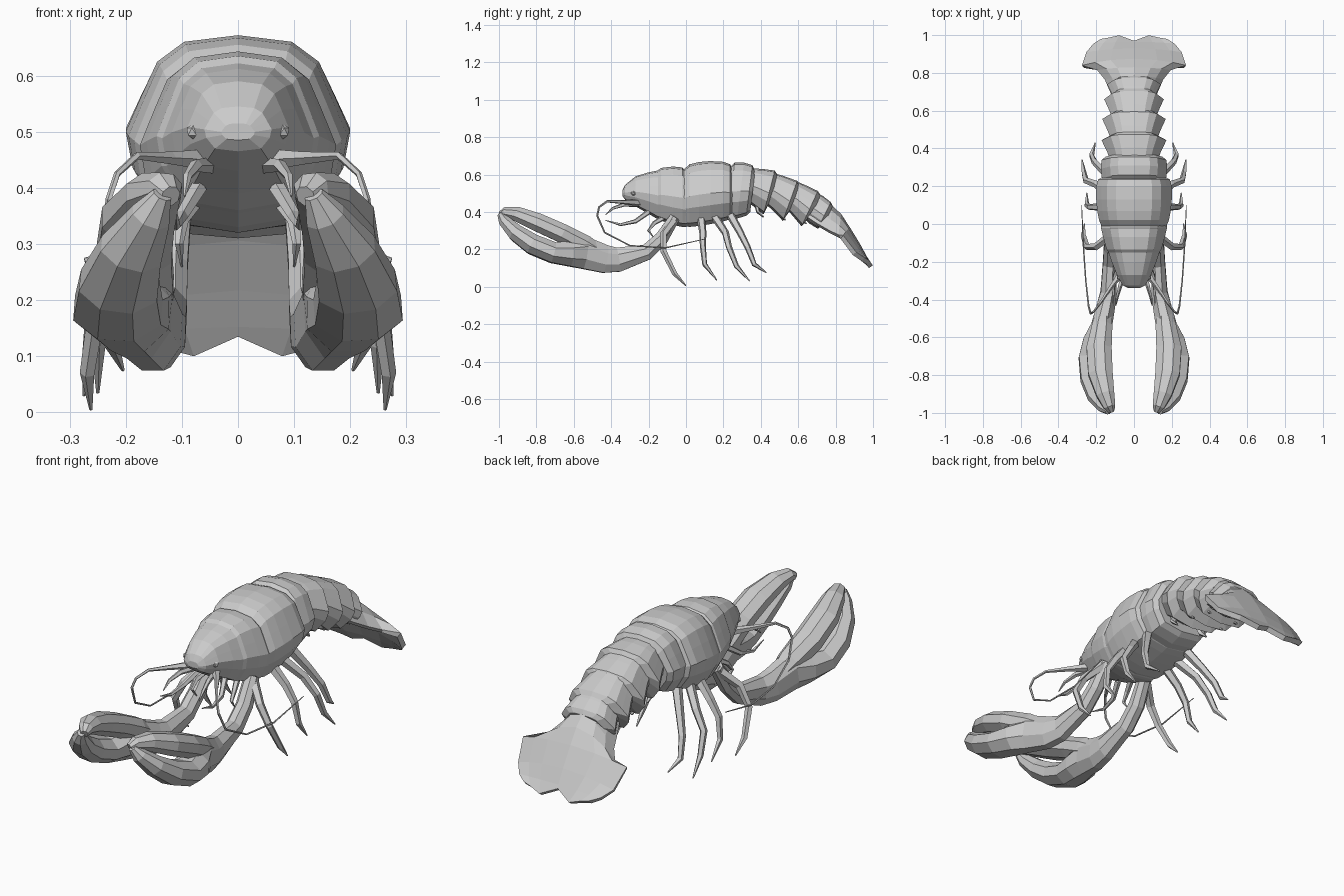
import bpy, bmesh, math
from mathutils import Vector


def finish(name, bm, mirror=False):
    bmesh.ops.recalc_face_normals(bm, faces=bm.faces)
    me = bpy.data.meshes.new(name)
    bm.to_mesh(me)
    bm.free()
    ob = bpy.data.objects.new(name, me)
    bpy.context.collection.objects.link(ob)
    if mirror:
        ob.modifiers.new("mirror", 'MIRROR').use_mirror_merge = False
    return ob


def loft(name, rings, mirror=False):
    bm = bmesh.new()
    vs = [[bm.verts.new(p) for p in r] for r in rings]
    n = len(vs[0])
    for a, b in zip(vs, vs[1:]):
        for i in range(n):
            j = (i + 1) % n
            bm.faces.new((a[i], a[j], b[j], b[i]))
    bm.faces.new(vs[0])
    bm.faces.new(vs[-1][::-1])
    return finish(name, bm, mirror)


def tube(name, path, sides=6, mirror=True):
    """Path points are (x, y, z, radius across, radius up)."""
    pts = [Vector(p[:3]) for p in path]
    u = Vector((1, 0.02, 0.01))
    rings = []
    for i, p in enumerate(pts):
        t = (pts[min(i + 1, len(pts) - 1)] - pts[max(i - 1, 0)]).normalized()
        u = (u - t * u.dot(t)).normalized()
        v = t.cross(u)
        ru, rv = path[i][3], path[i][-1]
        ang = [2 * math.pi * (k + 0.5) / sides for k in range(sides)]
        rings.append([p + u * ru * math.cos(a) + v * rv * math.sin(a) for a in ang])
    return loft(name, rings, mirror)


# Domed shell cross-section, right half: (width fraction, height fraction)
DOME = [(0, 1), (.48, .965), (.72, .86), (.86, .68), (1, .49), (.94, .3), (.68, .06), (0, 0)]


def shell_ring(y, w, bot, top, tilt=0.0):
    half = [(a * w, bot + b * (top - bot)) for a, b in DOME]
    full = half + [(-x, z) for x, z in half[-2:0:-1]]
    return [Vector((x, y - tilt * (top - z), z)) for x, z in full]


# Head and carapace
loft("head_shell", [shell_ring(*r) for r in [
    (-.34, .03, .485, .515), (-.325, .06, .465, .545), (-.27, .09, .43, .59),
    (-.2, .118, .39, .612), (-.15, .135, .36, .622), (-.135, .145, .355, .635),
    (-.07, .163, .33, .643), (-.02, .175, .32, .638), (0, .172, .32, .62), (.04, .165, .33, .62)]])
loft("carapace", [shell_ring(*r) for r in [
    (-.015, .17, .325, .625), (.02, .185, .32, .655), (.07, .195, .325, .667), (.13, .2, .335, .672),
    (.2, .2, .35, .668), (.235, .19, .36, .655), (.25, .165, .37, .63)]])
loft("rear_carapace_band", [shell_ring(*r, .12) for r in [
    (.235, .16, .38, .64), (.26, .17, .36, .664), (.31, .176, .365, .664), (.355, .172, .38, .65),
    (.37, .15, .4, .62)]])

# Overlapping tail segments: front y, rear y, front z, rear z, half width, height
segments = [(.345, .485, .632, .617, .172, .23), (.46, .605, .61, .562, .168, .21),
            (.575, .715, .57, .508, .158, .185)]
for i, (y0, y1, z0, z1, w, h) in enumerate(segments):
    tilt = .26 + .1 * i
    ym, zm = (y0 + y1) / 2, (z0 + z1) / 2 + .006
    loft(f"tail_segment_{i + 1}", [
        shell_ring(y0, w * .7, z0 - h * .72, z0, tilt),
        shell_ring(ym - .01, w * .82, zm - h * .85, zm, tilt),
        shell_ring(y1 - .01, w, z1 - h, z1 + .004, tilt),
        shell_ring(y1 + .005, w * .68, z1 - h * .65, z1 - .02, tilt)])
    # Small swimming leg under each segment
    tube(f"swimmeret_{i + 1}", [(w * .4, ym - .04, zm - h * .8, .022, .012),
                               (w * .5, ym - .03, zm - h * 1.0, .02, .01),
                               (w * .5, ym, zm - h * 1.12, .006, .004)], 5)

# Tail base block and fan: y, half width, centre z, edge droop, edge shift in y
loft("tail_base", [shell_ring(*r, .5) for r in [
    (.68, .105, .38, .51), (.73, .118, .34, .487), (.775, .142, .31, .452), (.785, .1, .34, .43)]])
fan_rows = [(.69, .095, .505, .12, -.06), (.735, .125, .472, .13, -.04), (.785, .155, .432, .13, -.02),
            (.83, .195, .388, .11, -.015), (.875, .275, .32, .045, -.035), (.93, .252, .23, .045, -.02),
            (.965, .215, .165, .01, -.01), (.985, .175, .13, -.01, -.005)]
bm = bmesh.new()
cols = [-1, -.75, -.45, 0, .45, .75, 1]
grid = []
for k, (y, w, z, drop, shift) in enumerate(fan_rows):
    row = []
    for c in cols:
        end = k == len(fan_rows) - 1
        dy = {0: -.015, .45: .015, .75: .005}.get(abs(c), 0) if end else 0
        row.append(bm.verts.new((c * w, y + shift * c * c + dy, z - drop * c * c - dy * 1.2)))
    grid.append(row)
for a, b in zip(grid, grid[1:]):
    for i in range(len(cols) - 1):
        bm.faces.new((a[i], a[i + 1], b[i + 1], b[i]))
fan = finish("tail_fan", bm)
solid = fan.modifiers.new("thickness", 'SOLIDIFY')
solid.thickness = .025
solid.offset = -1 if fan.data.polygons[0].normal.z > 0 else 1

# Claw arms with palm and fixed finger
tube("claw_arm_and_lower_finger", [
    (.115, -.06, .37, .035, .03), (.125, -.13, .26, .038, .04), (.128, -.21, .185, .04, .046),
    (.135, -.36, .145, .045, .07), (.148, -.43, .147, .052, .08), (.172, -.54, .18, .06, .092),
    (.195, -.62, .178, .08, .075), (.214, -.71, .182, .085, .06), (.212, -.82, .226, .076, .058),
    (.19, -.91, .288, .06, .048), (.155, -.97, .35, .038, .034), (.135, -.992, .388, .018, .018)], 8)
tube("claw_upper_finger", [
    (.155, -.42, .16, .03, .03), (.168, -.54, .222, .058, .058), (.185, -.66, .285, .072, .055),
    (.178, -.79, .343, .07, .053), (.152, -.9, .387, .052, .043), (.13, -.965, .398, .034, .03),
    (.12, -.99, .385, .018, .02)], 8)

# Walking legs: hip, knee, ankle, toe
legs = [[(.12, -.06, .36), (.2, -.12, .28), (.25, -.12, .19), (.268, -.06, .07), (.262, 0, .005)],
        [(.12, .08, .37), (.19, .09, .29), (.235, .09, .22), (.25, .1, .12), (.25, .165, .035)],
        [(.12, .15, .38), (.2, .21, .29), (.255, .23, .21), (.265, .27, .11), (.275, .34, .03)],
        [(.12, .24, .38), (.17, .29, .29), (.21, .33, .21), (.225, .365, .12), (.205, .43, .075)]]
for i, pts in enumerate(legs):
    radii = [.024, .02, .017, .014, .003]
    tube(f"walking_leg_{i + 1}", [(*p, r) for p, r in zip(pts, radii)], 5)

# Long swept-back antennae
antenna = [(.06, -.25, .45), (.12, -.33, .453), (.18, -.42, .457), (.215, -.465, .425), (.23, -.475, .38),
           (.24, -.435, .29), (.255, -.3, .22), (.268, -.11, .208), (.277, .1, .255)]
widths = [.02, .012, .007, .006, .006, .005, .004, .004, .002]
tube("antenna", [(*p, r) for p, r in zip(antenna, widths)], 5)

# Short feelers and mouth legs
feelers = {"short_feeler": [(.05, -.25, .44), (.075, -.33, .44), (.09, -.39, .42), (.095, -.43, .385)],
           "lower_feeler": [(.07, -.2, .4), (.1, -.27, .35), (.11, -.35, .332), (.11, -.43, .355)],
           "mouth_leg": [(.08, -.12, .37), (.1, -.17, .34), (.105, -.2, .3), (.1, -.17, .26)]}
for name, pts in feelers.items():
    tube(name, [(*p, r) for p, r in zip(pts, [.015, .012, .008, .002])], 5)

# Eyes beside the beak
bm = bmesh.new()
bmesh.ops.create_icosphere(bm, subdivisions=1, radius=.015)
bmesh.ops.translate(bm, verts=bm.verts, vec=(.078, -.28, .5))
finish("eye", bm, True)
